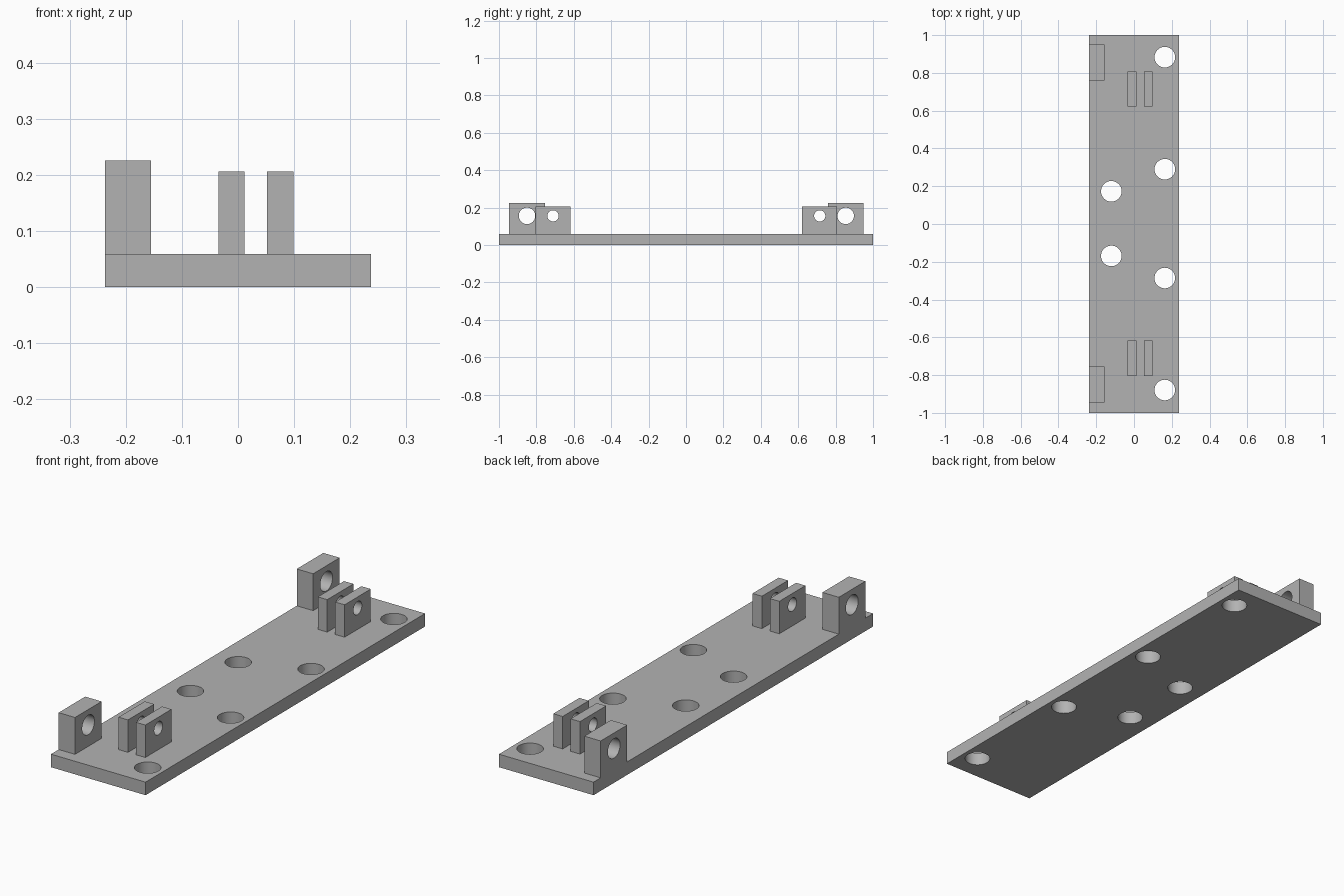
import bpy, bmesh, math
from mathutils import Matrix, Vector

if "Cube" in bpy.data.objects:
    bpy.data.objects.remove(bpy.data.objects["Cube"], do_unlink=True)

# Single grey finish
grey = bpy.data.materials.new("plain grey")
grey.use_nodes = True
colour = (0.45, 0.45, 0.45, 1)
grey.diffuse_color = colour
grey.node_tree.nodes["Principled BSDF"].inputs["Base Color"].default_value = colour


def add_object(name, bm):
    mesh = bpy.data.meshes.new(name)
    bm.to_mesh(mesh)
    bm.free()
    mesh.materials.append(grey)
    obj = bpy.data.objects.new(name, mesh)
    bpy.context.collection.objects.link(obj)
    return obj


def drilled_box(name, low, high, holes, radius, axis):
    """Box between two corners, with round holes drilled along an axis."""
    low, high = Vector(low), Vector(high)
    box = bmesh.new()
    bmesh.ops.create_cube(box, size=1, matrix=Matrix.Translation((low + high) / 2)
                          @ Matrix.Diagonal((*(high - low), 1)))
    part = add_object(name, box)

    drill = bmesh.new()
    turn = Matrix.Rotation(math.pi / 2, 4, "Y") if axis == "X" else Matrix()
    for centre in holes:
        bmesh.ops.create_cone(drill, cap_ends=True, segments=64, radius1=radius,
                              radius2=radius, depth=0.3,
                              matrix=Matrix.Translation(centre) @ turn)
    cutter = add_object(name + "_cutter", drill)
    cutter.hide_render = True

    cut = part.modifiers.new("holes", "BOOLEAN")
    cut.operation = "DIFFERENCE"
    cut.solver = "EXACT"
    cut.object = cutter
    bpy.ops.object.select_all(action="DESELECT")
    part.select_set(True)
    bpy.context.view_layer.objects.active = part
    bpy.ops.object.modifier_apply(modifier=cut.name)
    bpy.ops.object.shade_smooth_by_angle(angle=math.radians(30))
    bpy.data.objects.remove(cutter, do_unlink=True)


HALF_WIDTH, PLATE_TOP, PIN_HEIGHT = 0.237, 0.059, 0.156
SHIFT = 0.002  # the fittings sit a hair off the plate's middle

# Base plate with its mounting holes
mounts = [(x, side * y + SHIFT, 0) for x, y in ((0.163, 0.881), (0.163, 0.288), (-0.12, 0.171))
          for side in (-1, 1)]
drilled_box("base_plate", (-HALF_WIDTH, -1, 0), (HALF_WIDTH, 1, PLATE_TOP), mounts, 0.0545, "Z")


def lug(name, x0, x1, middle, length, top, radius):
    drilled_box(name, (x0, middle - length / 2, PLATE_TOP), (x1, middle + length / 2, top),
                [((x0 + x1) / 2, middle, PIN_HEIGHT)], radius, "X")


# One thick lug and a two-plate fork near each end
for end, side in (("front", -1), ("back", 1)):
    lug(end + "_thick_lug", -HALF_WIDTH, -0.155, side * 0.852 + SHIFT, 0.19, 0.226, 0.044)
    for label, x in (("right", -0.035), ("left", 0.052)):
        lug(f"{end}_fork_{label}_plate", x, x + 0.047, side * 0.713 + SHIFT, 0.187, 0.206, 0.03)
